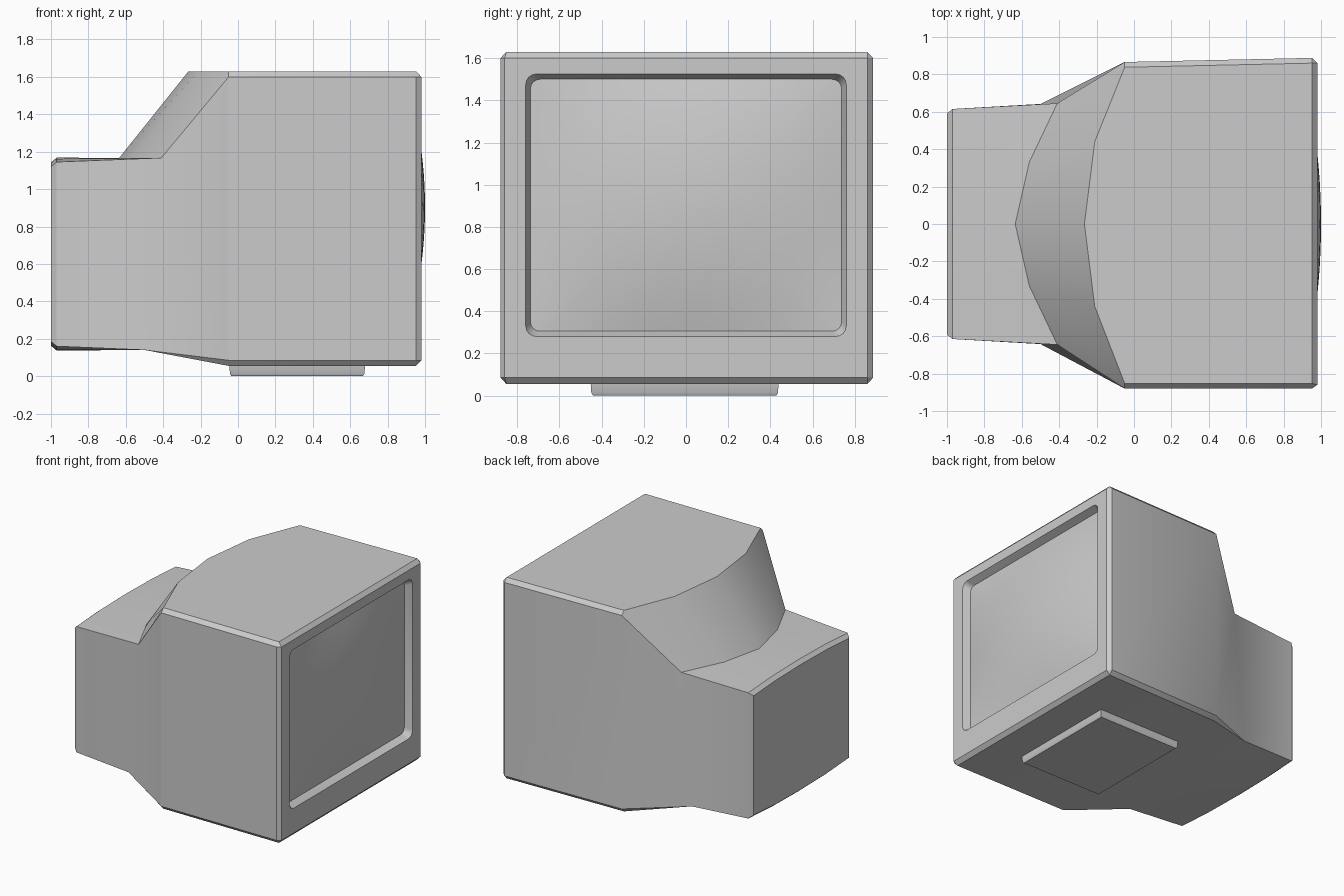
import bpy, bmesh, math

if "Cube" in bpy.data.objects:
    bpy.data.objects.remove(bpy.data.objects["Cube"])


def finish(bm, name, angle=30):
    bmesh.ops.remove_doubles(bm, verts=bm.verts, dist=0.0005)
    bmesh.ops.recalc_face_normals(bm, faces=bm.faces)
    me = bpy.data.meshes.new(name)
    bm.to_mesh(me)
    bm.free()
    ob = bpy.data.objects.new(name, me)
    bpy.context.collection.objects.link(ob)
    bpy.ops.object.select_all(action='DESELECT')
    ob.select_set(True)
    bpy.context.view_layer.objects.active = ob
    bpy.ops.object.shade_smooth_by_angle(angle=math.radians(angle))
    return ob


def rounded_rect(x, hy, z0, z1, r, n=5):
    """Loop of points in the plane x, counter-clockwise from the upper right."""
    pts = []
    for c, (sy, z) in enumerate([(1, z1 - r), (-1, z1 - r), (-1, z0 + r), (1, z0 + r)]):
        for i in range(n):
            a = math.pi / 2 * (c + i / (n - 1))
            pts.append((x, sy * (hy - r) + r * math.cos(a), z + r * math.sin(a)))
    return pts


def add(bm, *pts):
    bm.faces.new([bm.verts.new(p) for p in pts])


def strip(bm, a, b, closed=False):
    for i in range(len(a) if closed else len(a) - 1):
        j = (i + 1) % len(a)
        add(bm, a[i], a[j], b[j], b[i])


# Housing: each half is skinned between cross-sections along x
bm = bmesh.new()
for s, yb, yc in ((1, 0.888, 0.866), (-1, 0.88, 0.88)):
    def P(x, y, z):
        return (x, s * y, z)

    def octagon(x, y):
        return [P(x, 0, .055), P(x, y - .028, .055), P(x, y, .085),
                P(x, y, 1.6), P(x, y - .028, 1.63)]

    # front box with chamfered long edges
    B, C = octagon(.952, yb), octagon(-.05, yc)
    strip(bm, B, C)
    F = [P(.98, 0, .085), P(.98, .86, .085), P(.98, .86, 1.6), P(.98, 0, 1.6)]
    add(bm, F[0], F[1], B[1], B[0])
    add(bm, F[1], B[2], B[1])
    add(bm, F[1], F[2], B[3], B[2])
    add(bm, F[2], B[4], B[3])
    add(bm, F[2], F[3], P(.952, 0, 1.63), B[4])

    # curved step between the high front and the low back
    hi = [C[4], P(-.21, .44, 1.63), P(-.265, 0, 1.63)]
    lo = [P(-.41, .645, 1.167), P(-.56, .33, 1.167), P(-.635, 0, 1.167)]
    strip(bm, hi, lo)
    add(bm, B[4], *hi, P(.952, 0, 1.63))
    add(bm, C[3], C[4], lo[0])
    D = [P(-.5, 0, .14), P(-.5, .33, .14), P(-.5, .642, .14)]
    add(bm, C[2], C[3], lo[0], D[2])
    add(bm, C[1], C[2], D[2])
    add(bm, C[0], C[1], D[2], D[1], D[0])

    # rear neck, slightly crowned, with a chamfered back
    top = [P(-.97, .615, 1.145), P(-.97, .33, 1.162), P(-.97, 0, 1.168)]
    bot = [P(-.97, 0, .137), P(-.97, .33, .142), P(-.97, .615, .16)]
    btop = [P(-1, .592, 1.12), P(-1, .32, 1.137), P(-1, 0, 1.143)]
    bbot = [P(-1, 0, .163), P(-1, .32, .168), P(-1, .592, .185)]
    strip(bm, lo, top)
    strip(bm, D, bot)
    add(bm, lo[0], D[2], bot[2], top[0])
    strip(bm, top, btop)
    strip(bm, bot, bbot)
    add(bm, top[0], bot[2], bbot[2], btop[0])
    add(bm, *btop, *bbot)

# front frame around the screen opening, and the recess wall
opening = rounded_rect(.98, .76, .28, 1.525, .05)
rim = rounded_rect(.925, .738, .305, 1.5, .045)
corners = [(.98, .86, 1.6), (.98, -.86, 1.6), (.98, -.86, .085), (.98, .86, .085)]
count = len(opening)
for i in range(count):
    j = (i + 1) % count
    c, d = corners[i // 5], corners[j // 5]
    if c == d:
        add(bm, opening[i], opening[j], c)
    else:
        add(bm, opening[i], opening[j], d, c)
strip(bm, opening, rim, closed=True)
finish(bm, "housing")

# Screen: concentric rings bulging towards the viewer
bm = bmesh.new()
zc, hy, hz = .9025, .738, .5975


def ring(s):
    out = []
    for _, y, z in rim:
        u, v = y * s / hy, (z - zc) * s / hz
        out.append((.925 + .075 * (1 - u * u) * (1 - v * v), y * s, zc + v * hz))
    return out


# denser rim so that the long sides curve too
dense = []
for i in range(count):
    a, b = rim[i], rim[(i + 1) % count]
    n = 10 if math.dist(a, b) > .2 else 1
    dense += [tuple(p + (q - p) * k / n for p, q in zip(a, b)) for k in range(n)]
rim = dense
rings = [ring(1 - k / 10) for k in range(10)]
for a, b in zip(rings, rings[1:]):
    strip(bm, a, b, closed=True)
for i in range(len(rim)):
    add(bm, rings[-1][i], rings[-1][(i + 1) % len(rim)], (1.0, 0, zc))
finish(bm, "screen")

# Foot plate under the housing
bm = bmesh.new()


def rect(inset, z):
    return [(x, y, z) for x, y in ((-.047 + inset, -.453 + inset), (.68 - inset, -.453 + inset),
                                   (.68 - inset, .44 - inset), (-.047 + inset, .44 - inset))]


levels = [rect(0, .07), rect(.004, .012), rect(.012, 0)]
for a, b in zip(levels, levels[1:]):
    strip(bm, a, b, closed=True)
add(bm, *levels[0])
add(bm, *levels[-1])
finish(bm, "foot_plate")
